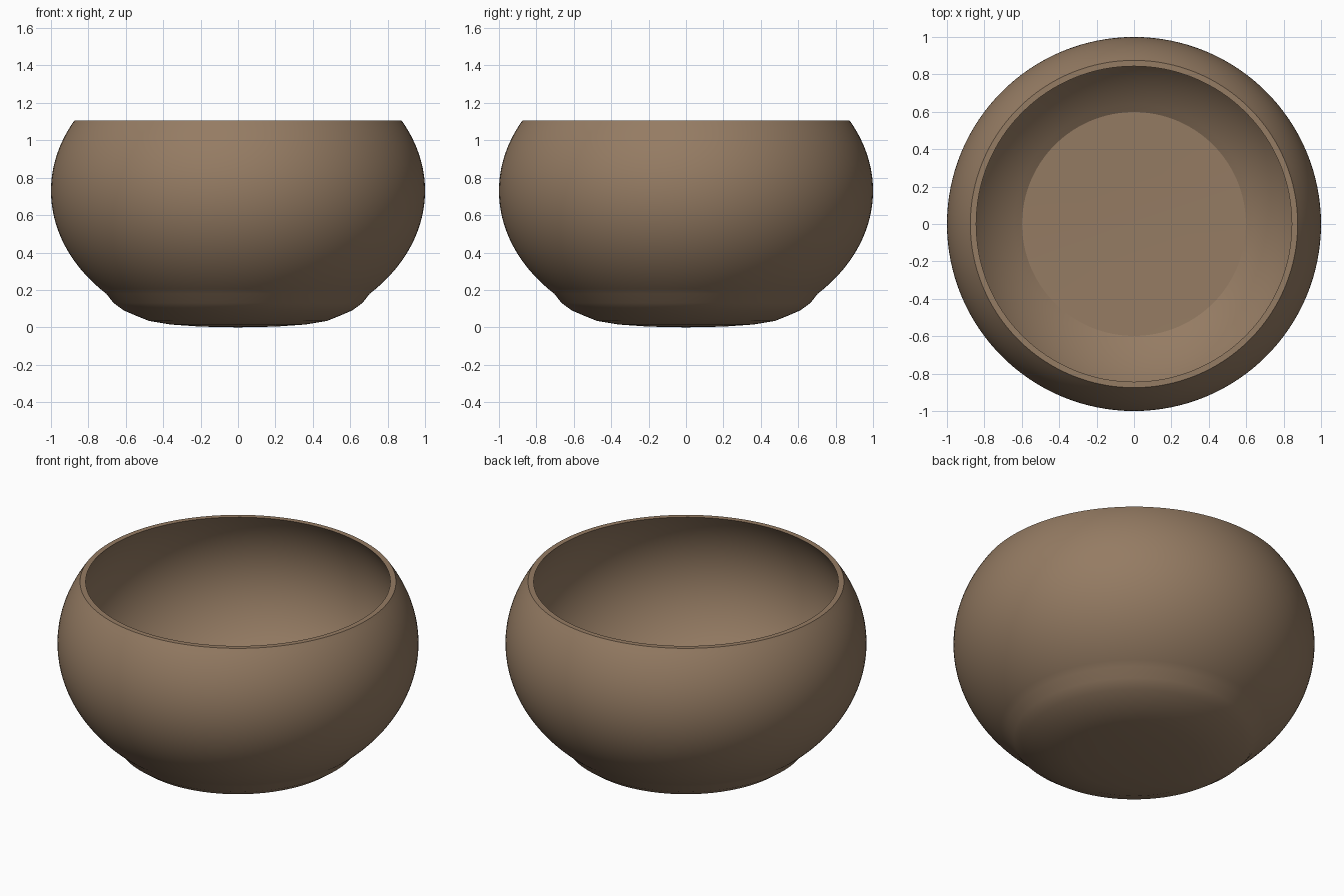
import bpy, bmesh, math

if "Cube" in bpy.data.objects:
    bpy.data.objects.remove(bpy.data.objects["Cube"])

SEGMENTS = 128
RIM_Z, BELLY_Z = 1.105, 0.73


def ellipse_points(a, b, z0, z1, n):
    """Profile points (radius, height) along an elliptical wall."""
    pts = []
    for i in range(n + 1):
        z = z0 + (z1 - z0) * i / n
        pts.append((a * math.sqrt(1 - ((z - BELLY_Z) / b) ** 2), z))
    return pts


def lathe(name, profile, material):
    """Spin a profile that starts and ends on the z axis."""
    bm = bmesh.new()
    verts = [bm.verts.new((r, 0, z)) for r, z in profile]
    edges = [bm.edges.new(p) for p in zip(verts, verts[1:])]
    bmesh.ops.spin(bm, geom=verts + edges, cent=(0, 0, 0), axis=(0, 0, 1),
                   angle=2 * math.pi, steps=SEGMENTS)
    bmesh.ops.remove_doubles(bm, verts=bm.verts, dist=1e-4)
    bmesh.ops.recalc_face_normals(bm, faces=bm.faces)
    mesh = bpy.data.meshes.new(name)
    bm.to_mesh(mesh)
    bm.free()
    mesh.materials.append(material)
    obj = bpy.data.objects.new(name, mesh)
    bpy.context.collection.objects.link(obj)
    return obj


clay = bpy.data.materials.new("brown_clay")
clay.diffuse_color = (0.30, 0.20, 0.125, 1)
clay.use_nodes = True
clay.node_tree.nodes["Principled BSDF"].inputs["Base Color"].default_value = clay.diffuse_color

# Slightly domed underside
foot = [(0, 0), (0.2, 0.004), (0.36, 0.015), (0.475, 0.034),
        (0.545, 0.062), (0.61, 0.09), (0.665, 0.13)]
# Outer belly up to the rim, then inner wall back down to the floor
outer = ellipse_points(1.0, 0.775, 0.18, RIM_Z, 36)
inner = ellipse_points(0.972, 0.755, RIM_Z, 0.135, 36)
floor = [(0.3, 0.128), (0, 0.125)]

bowl = lathe("bowl", foot + outer + inner + floor, clay)

# Smooth walls with a crisp rim and floor edge
bpy.context.view_layer.objects.active = bowl
bowl.select_set(True)
bpy.ops.object.shade_smooth_by_angle(angle=math.radians(25))
